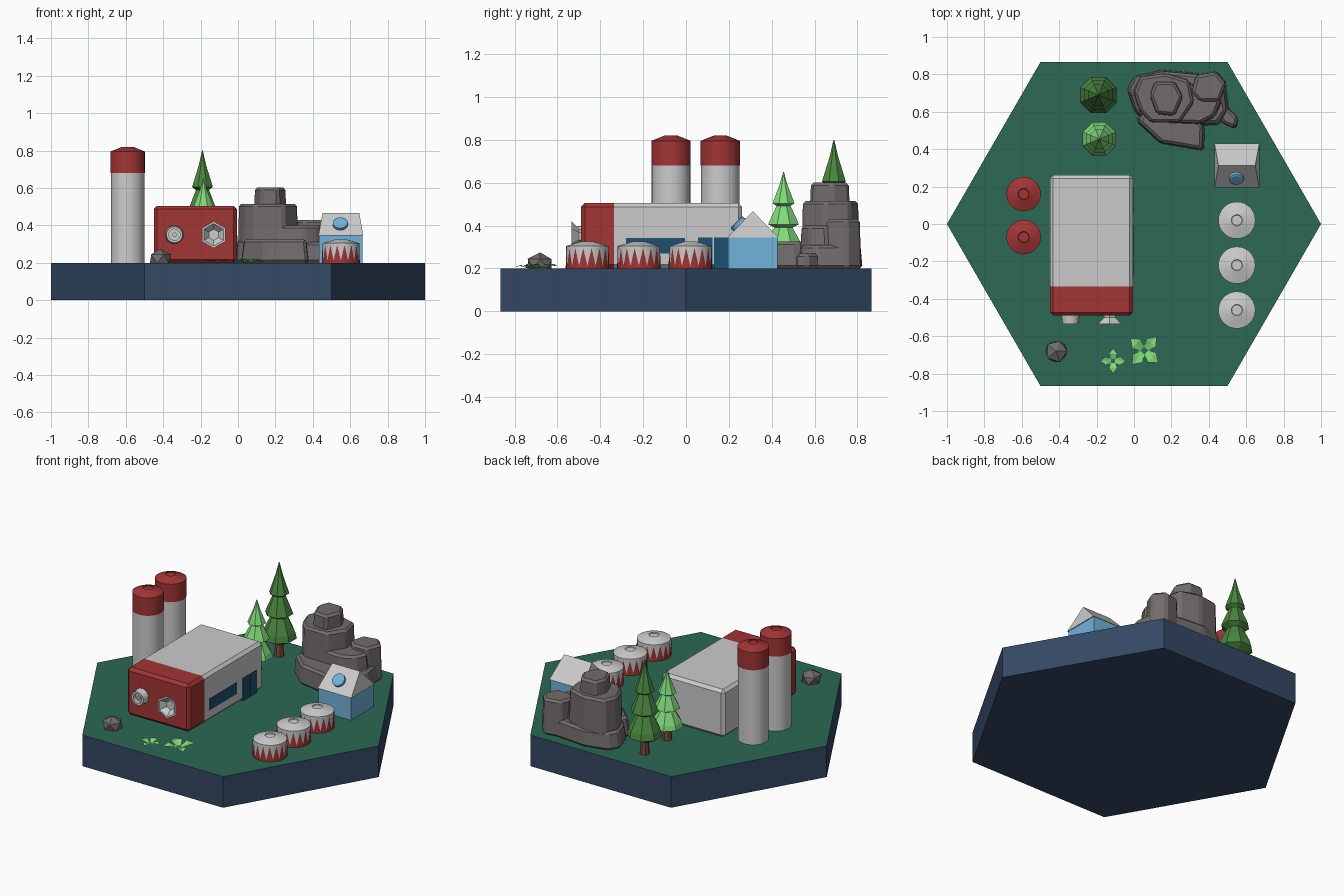
import bpy, bmesh, random
from math import sin, cos, pi, atan2
from mathutils import Vector, Matrix

if "Cube" in bpy.data.objects:
    bpy.data.objects.remove(bpy.data.objects["Cube"])

random.seed(4)


def mat(name, r, g, b):
    m = bpy.data.materials.new(name)
    m.diffuse_color = (r, g, b, 1)
    m.use_nodes = True
    m.node_tree.nodes["Principled BSDF"].inputs["Base Color"].default_value = m.diffuse_color
    return m


NAVY, TURF = mat("navy", .035, .065, .13), mat("turf", .025, .14, .09)
RED, ROCK = mat("red", .36, .035, .035), mat("rock", .17, .15, .15)
SKY, GLASS = mat("sky_blue", .17, .45, .7), mat("glass", .012, .08, .17)
LIME, PINE, BARK = mat("lime", .22, .7, .2), mat("pine", .07, .24, .05), mat("bark", .18, .08, .04)


def make(name, verts, faces, m=None, bevel=0, smooth=False):
    me = bpy.data.meshes.new(name)
    me.from_pydata([tuple(v) for v in verts], [], faces)
    bm = bmesh.new()
    bm.from_mesh(me)
    bmesh.ops.recalc_face_normals(bm, faces=bm.faces)
    if bevel:
        bmesh.ops.bevel(bm, geom=bm.edges[:], offset=bevel, segments=1, affect='EDGES')
    bm.to_mesh(me)
    bm.free()
    ob = bpy.data.objects.new(name, me)
    bpy.context.collection.objects.link(ob)
    if m:
        me.materials.append(m)
    if smooth:
        bpy.context.view_layer.objects.active = ob
        bpy.ops.object.select_all(action='DESELECT')
        ob.select_set(True)
        bpy.ops.object.shade_smooth_by_angle(angle=.5)
    return ob


def prism(name, pts, z0, z1, m=None, taper=1.0, bevel=0):
    n = len(pts)
    cx, cy = sum(p[0] for p in pts) / n, sum(p[1] for p in pts) / n
    v = [(x, y, z0) for x, y in pts]
    v += [(cx + (x - cx) * taper, cy + (y - cy) * taper, z1) for x, y in pts]
    f = [tuple(range(n)), tuple(range(n, 2 * n))]
    f += [(i, (i + 1) % n, n + (i + 1) % n, n + i) for i in range(n)]
    return make(name, v, f, m, bevel)


def box(name, x0, x1, y0, y1, z0, z1, m=None, bevel=0):
    return prism(name, [(x0, y0), (x1, y0), (x1, y1), (x0, y1)], z0, z1, m, 1, bevel)


def revolve(name, prof, n, loc, m=None, smooth=False, rot_x=0.0, phase=0.0):
    """Turned solid from (radius, height) points, capped at both ends."""
    M = Matrix.Translation(loc) @ Matrix.Rotation(rot_x, 4, 'X')
    v = [M @ Vector((r * cos(2 * pi * i / n + phase), r * sin(2 * pi * i / n + phase), z))
         for r, z in prof for i in range(n)]
    f = [(k * n + i, k * n + (i + 1) % n, (k + 1) * n + (i + 1) % n, (k + 1) * n + i)
         for k in range(len(prof) - 1) for i in range(n)]
    f += [tuple(range(n)), tuple(range(len(v) - n, len(v)))]
    return make(name, v, f, m, 0, smooth)


# Hexagonal base with grass top
base = prism("base", [(cos(i * pi / 3), sin(i * pi / 3)) for i in range(6)], 0, .2, NAVY)
base.data.materials.append(TURF)
for p in base.data.polygons:
    p.material_index = 1 if p.normal.z > .5 else 0

# Main hall: grey box with red front section
hall = box("main_hall", -.45, -.005, -.49, .262, .2, .505, None, .018)
bm = bmesh.new()
bm.from_mesh(hall.data)
bmesh.ops.bisect_plane(bm, geom=bm.verts[:] + bm.edges[:] + bm.faces[:],
                       plane_co=(0, -.335, 0), plane_no=(0, 1, 0))
bm.to_mesh(hall.data)
bm.free()
hall.data.materials.append(None)
hall.data.materials.append(RED)
for p in hall.data.polygons:
    p.material_index = 1 if p.center.y < -.335 else 0
box("side_window", -.02, -.002, -.28, -.005, .27, .342, GLASS)
for y in (.055, .13):
    box("hall_door", -.02, -.002, y, y + .068, .2, .345, GLASS)

# Front vents: round pipe and flared hexagonal horn
revolve("round_vent", [(.05, -.01), (.043, .045), (.03, .045), (.03, .02), (.012, .02), (.012, .035)],
        20, (-.34, -.49, .35), None, True, pi / 2)
revolve("horn_vent", [(.035, -.01), (.035, .01), (.072, .045), (.06, .045), (.03, .012)],
        6, (-.13, -.49, .35), None, False, pi / 2, pi / 6)

# Tall silos
for y in (.16, -.07):
    revolve("silo_body", [(.09, .2), (.09, .68)], 32, (-.59, y, 0), None, True)
    revolve("silo_cap", [(.092, .68), (.092, .795), (.03, .82), (.027, .815)], 32, (-.59, y, 0), RED, True)

# Squat tanks with red tooth band
for y in (.02, -.22, -.46):
    revolve("tank", [(.099, .2), (.099, .305), (.03, .325), (.027, .321)], 32, (.55, y, 0), None, True)
    v, f, n = [], [], 16
    for i in range(2 * n):
        a = pi * i / n
        for z in (.2, .212 if i % 2 == 0 else .295):
            v.append((.55 + .101 * cos(a), y + .101 * sin(a), z))
    for i in range(2 * n):
        j = (i + 1) % (2 * n)
        f.append((2 * i, 2 * j, 2 * j + 1, 2 * i + 1))
    make("tank_teeth", v, f, RED)

# Small house with hipped roof and round skylight
box("house_walls", .433, .665, .197, .428, .2, .345, SKY)
make("house_roof", [(.43, .194, .345), (.67, .194, .345), (.67, .431, .345), (.43, .431, .345),
                    (.452, .312, .467), (.648, .312, .467)],
     [(0, 1, 2, 3), (0, 1, 5, 4), (2, 3, 4, 5), (0, 3, 4), (1, 2, 5)])
revolve("skylight", [(.04, -.01), (.04, .018), (.03, .022)], 16, (.547, .25, .402), SKY, False,
        atan2(.122, .118))

# Pine trees
for x, y, s, r, m in ((-.19, .69, 1, 1, PINE), (-.185, .455, .75, .92, LIME)):
    revolve("tree_trunk", [(.03, .2), (.02, .2 + .12 * s)], 8, (x, y, 0), BARK)
    prof = [(.05, .09), (.105, .12), (.095, .16), (.05, .255), (.084, .275), (.075, .3),
            (.038, .39), (.06, .405), (.052, .43), (.022, .52), (.002, .6)]
    revolve("tree_foliage", [(a * r, .2 + h * s) for a, h in prof], 8, (x, y, 0), m, False, 0, pi / 8)

# Stacked rock outcrop
rocks = [
    ([(-.04, .72), (0, .79), (.15, .825), (.42, .8), (.49, .76), (.51, .6), (.46, .53), (.1, .51), (0, .6)],
     .2, .31, .93),
    ([(.01, .55), (.14, .43), (.375, .39), (.38, .52), (.3, .62), (.06, .64)], .2, .325, .92),
    ([(.1, .54), (.36, .53), (.44, .57), (.48, .66), (.3, .76), (.08, .7)], .25, .4, .9),
    ([(-.005, .7), (.03, .79), (.17, .81), (.3, .77), (.325, .65), (.25, .54), (.09, .54), (.03, .6)],
     .25, .515, .96),
    ([(.08, .69), (.11, .765), (.22, .765), (.265, .68), (.22, .575), (.12, .585)], .45, .602, .93),
    ([(.3, .7), (.33, .8), (.44, .82), (.5, .75), (.46, .65), (.35, .65)], .2, .43, .92),
    ([(.44, .6), (.5, .625), (.56, .565), (.545, .505), (.47, .54)], .2, .27, .9)]
for pts, z0, z1, t in rocks:
    prism("rock", pts, z0, z1, ROCK, t, .014)

# Loose boulder
bm = bmesh.new()
bmesh.ops.create_icosphere(bm, subdivisions=1, radius=.066)
for vt in bm.verts:
    vt.co = vt.co * random.uniform(.92, 1.05) + Vector((-.415, -.68, .22))
    vt.co.z = max(.2, .2 + (vt.co.z - .2) * .9)
me = bpy.data.meshes.new("boulder")
bm.to_mesh(me)
bm.free()
me.materials.append(ROCK)
bpy.context.collection.objects.link(bpy.data.objects.new("boulder", me))

# Four-leaf ground plants
for x, y, s, ang in ((-.112, -.732, .068, 0), (.055, -.677, .1, .85)):
    v, f = [], []
    for k in range(4):
        a = ang + k * pi / 2
        R = Matrix.Translation((x, y, .202)) @ Matrix.Rotation(a, 4, 'Z')
        o = len(v)
        v += [R @ Vector((px * s, py * s, pz * s)) for px, py, pz in (
            (.15, .15, 0), (.15, -.15, 0), (.55, .34, .2), (.55, 0, .14), (.55, -.34, .2), (1, 0, .1))]
        f += [(o, o + 1, o + 3), (o, o + 3, o + 2), (o + 1, o + 4, o + 3),
              (o + 2, o + 3, o + 5), (o + 3, o + 4, o + 5)]
    make("ground_plant", v, f, LIME)
